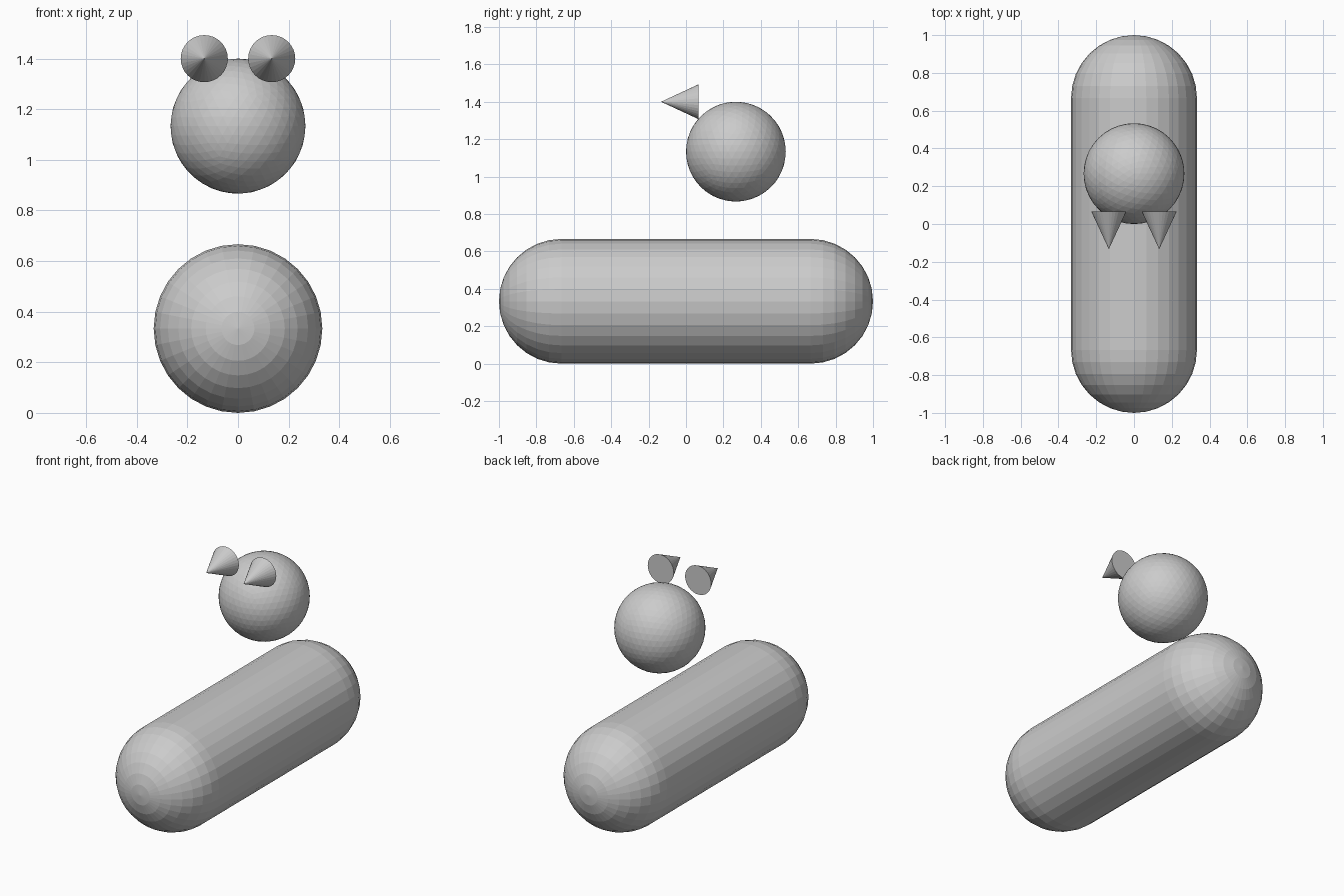
import bpy, bmesh
from math import sin, cos, pi, radians
from mathutils import Vector

if "Cube" in bpy.data.objects:
    bpy.data.objects.remove(bpy.data.objects["Cube"])

R = 1 / 3          # body radius
STRAIGHT = 2 / 3   # half length of the straight part


def finish(name, bm):
    bmesh.ops.recalc_face_normals(bm, faces=bm.faces)
    mesh = bpy.data.meshes.new(name)
    bm.to_mesh(mesh)
    bm.free()
    obj = bpy.data.objects.new(name, mesh)
    bpy.context.collection.objects.link(obj)
    return obj


# Body: capsule lying along y, spun from a half profile
bm = bmesh.new()
arc = [(R * sin(i * pi / 16), STRAIGHT + R * cos(i * pi / 16)) for i in range(9)]
profile = arc + [(r, -y) for r, y in reversed(arc)]
verts = [bm.verts.new((r, y, 0)) for r, y in profile]
edges = [bm.edges.new(pair) for pair in zip(verts, verts[1:])]
bmesh.ops.spin(bm, geom=verts + edges, cent=(0, 0, 0), axis=(0, 1, 0),
               angle=2 * pi, steps=32, use_duplicate=False)
bmesh.ops.remove_doubles(bm, verts=bm.verts, dist=1e-4)
finish("body", bm).location.z = R

# Head: faceted ball floating above the body
bm = bmesh.new()
bmesh.ops.create_icosphere(bm, subdivisions=4, radius=0.2667)
finish("head", bm).location = Vector((0, 0.2667, 1.1333))

# Ears: closed cones pointing forward
for side, x in (("left", -0.1333), ("right", 0.1333)):
    bm = bmesh.new()
    bmesh.ops.create_cone(bm, cap_ends=True, segments=32,
                          radius1=0.093, radius2=0, depth=0.2)
    bmesh.ops.remove_doubles(bm, verts=bm.verts, dist=1e-5)
    ear = finish(side + "_ear", bm)
    ear.rotation_euler.x = radians(90)
    ear.location = (x, -0.0333, 1.4)
